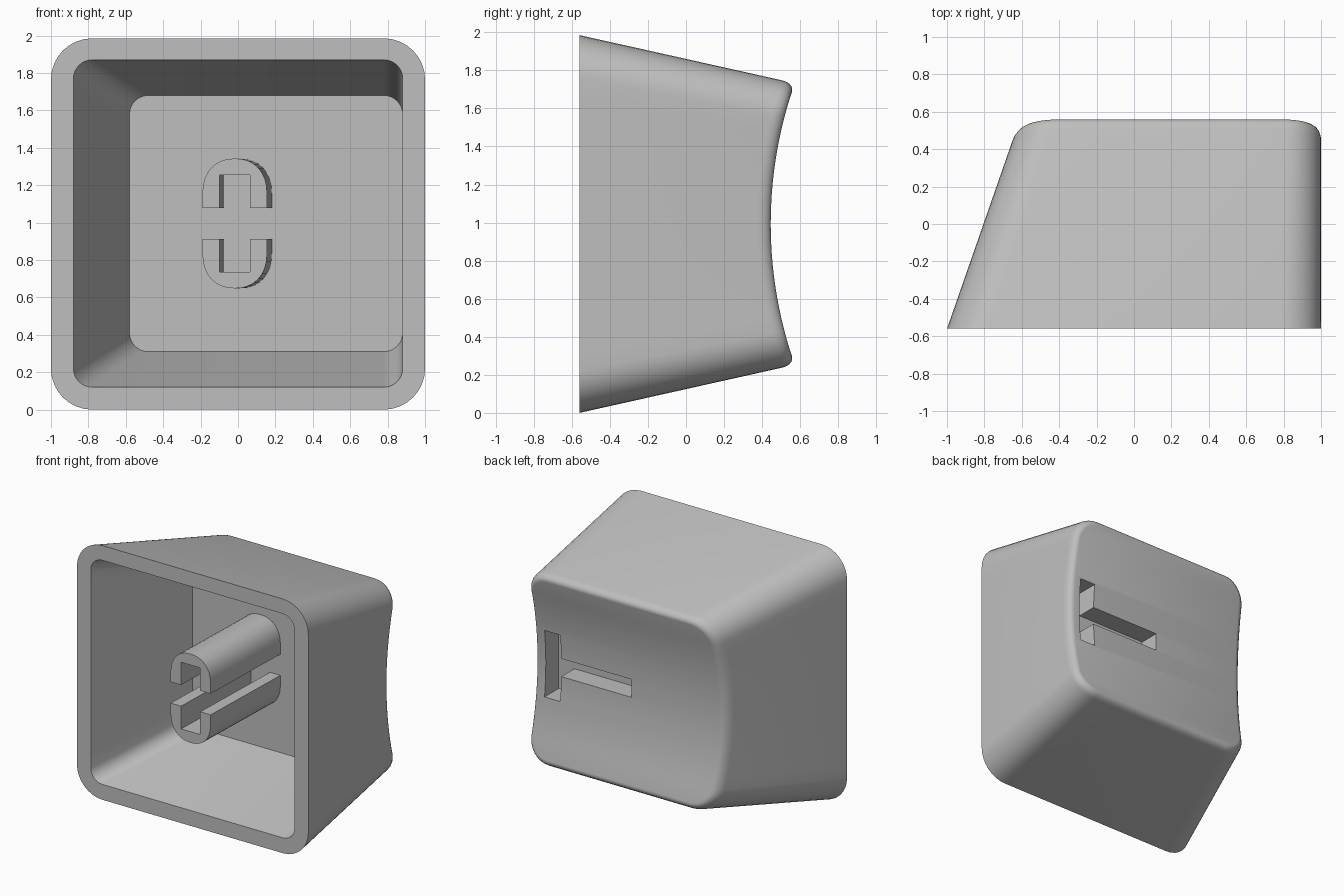
import bpy, bmesh, math
from mathutils import Vector

cube = bpy.data.objects.get("Cube")
if cube:
    bpy.data.objects.remove(cube, do_unlink=True)

grey = bpy.data.materials.new("light_grey_plastic")
grey.use_nodes = True
grey.diffuse_color = (0.52, 0.52, 0.52, 1)
grey.node_tree.nodes["Principled BSDF"].inputs["Base Color"].default_value = grey.diffuse_color

FRONT, DEPTH, MID_Z = -0.56, 1.12, 0.9925
ARC, SIDE = 8, 16                # segments per corner and per upright side
HALF = 2 * (ARC + 1) + SIDE - 1  # points on each half of a ring


def make_object(name, bm):
    bmesh.ops.recalc_face_normals(bm, faces=bm.faces)
    mesh = bpy.data.meshes.new(name)
    bm.to_mesh(mesh)
    bm.free()
    obj = bpy.data.objects.new(name, mesh)
    bpy.context.collection.objects.link(obj)
    mesh.materials.append(grey)
    return obj


def smooth(obj):
    bpy.ops.object.select_all(action='DESELECT')
    obj.select_set(True)
    bpy.context.view_layer.objects.active = obj
    bpy.ops.object.shade_smooth_by_angle(angle=math.radians(32))


def rounded_rect(x0, x1, z0, z1, r):
    """Right half upward, then left half downward."""
    right = []
    for i in range(ARC + 1):
        a = math.pi / 2 * (i / ARC - 1)
        right.append((x1 - r + r * math.cos(a), z0 + r + r * math.sin(a)))
    lo, hi = z0 + r, z1 - r
    right += [(x1, lo + (hi - lo) * i / SIDE) for i in range(1, SIDE)]
    for i in range(ARC + 1):
        a = math.pi / 2 * i / ARC
        right.append((x1 - r + r * math.cos(a), z1 - r + r * math.sin(a)))
    return right + [(x0 + x1 - x, z) for x, z in reversed(right)]


def outer_section(y, inset=0.0):
    """Tapering outside: left wall slants, right wall stays straight."""
    t = (y - FRONT) / DEPTH
    return rounded_rect(-1 + 0.39 * t + inset, 1 - inset, 0.25 * t + inset,
                        2 * MID_Z - 0.25 * t - inset, 0.22 - 0.03 * t - inset)


def dish(z):
    """Hollow of the finger surface."""
    radius = 2.218
    return 0.445 + radius - math.sqrt(radius ** 2 - (z - MID_Z) ** 2)


def rim_ring(inset, drop):
    ring = []
    for i in range(2 * HALF):
        y = 0.5
        for _ in range(8):
            x, z = outer_section(y, inset)[i]
            y = dish(z) - drop
        ring.append((x, y, z))
    return ring


def flat_ring(section, y):
    return [(x, y, z) for x, z in section]


# Cap shell: cavity, front lip, outer walls and rounded rim as one run of rings
rings = [flat_ring(rounded_rect(-0.58, 0.88, 0.31, 1.68, 0.1), 0.265),
         flat_ring(rounded_rect(-0.88, 0.88, 0.12, 1.87, 0.1), FRONT),
         flat_ring(outer_section(FRONT), FRONT)]
STEPS = 5
for k in range(STEPS + 1):
    a = math.pi / 2 * k / STEPS
    rings.append(rim_ring(0.048 * (1 - math.cos(a)), 0.07 * (1 - math.sin(a))))

bm = bmesh.new()
loops = [[bm.verts.new(p) for p in ring] for ring in rings]
N = 2 * HALF
for a, b in zip(loops, loops[1:]):
    for i in range(N):
        j = (i + 1) % N
        bm.faces.new((a[i], a[j], b[j], b[i]))
bm.faces.new(loops[0])
top = loops[-1]
for i in range(HALF - 1):        # dish strips run straight across
    bm.faces.new((top[i], top[i + 1], top[N - 2 - i], top[N - 1 - i]))
shell = make_object("cap_shell", bm)


def prism(bm, outline, y0, y1, shear=0.0):
    face = bm.faces.new([bm.verts.new((x, y0, z)) for x, z in outline])
    out = bmesh.ops.extrude_face_region(bm, geom=[face])
    moved = [v for v in out["geom"] if isinstance(v, bmesh.types.BMVert)]
    bmesh.ops.translate(bm, verts=moved, vec=Vector((shear, y1 - y0, 0)))


# Sideways T slot sunk into the dish
bm = bmesh.new()
w, h = 0.07, 0.26
T = [(0.90, -h), (0.90, h), (0.765, h), (0.765, w), (0.16, w),
     (0.16, -w), (0.765, -w), (0.765, -h)]
prism(bm, [(x, MID_Z + z) for x, z in T], 0.285, 0.8)
cutter = make_object("slot_cutter", bm)
cutter.hide_render = True
cut = shell.modifiers.new("slot", 'BOOLEAN')
cut.operation = 'DIFFERENCE'
cut.solver = 'EXACT'
cut.object = cutter
bpy.context.view_layer.objects.active = shell
bpy.ops.object.modifier_apply(modifier=cut.name)
bpy.data.objects.remove(cutter, do_unlink=True)
smooth(shell)

# Split mounting stem: two facing U-shaped rails, leaning slightly sideways
for name, side in (("upper_stem_rail", 1), ("lower_stem_rail", -1)):
    gap, inner, half_w, start = 0.0825, 0.26, 0.1725, 0.16
    outline = [(half_w, gap)]
    for i in range(17):
        a = math.pi * i / 16
        c, s = math.cos(a), math.sin(a)
        outline.append((half_w * math.copysign(abs(c) ** 0.9, c), start + 0.187 * s ** 0.9
                        if s > 1e-6 else start))
    outline += [(-half_w, gap), (-gap, gap), (-gap, inner), (gap, inner), (gap, gap)]
    bm = bmesh.new()
    prism(bm, [(x - 0.0175, MID_Z + 0.003 + side * z) for x, z in outline],
          FRONT, 0.275, 0.026)
    smooth(make_object(name, bm))
